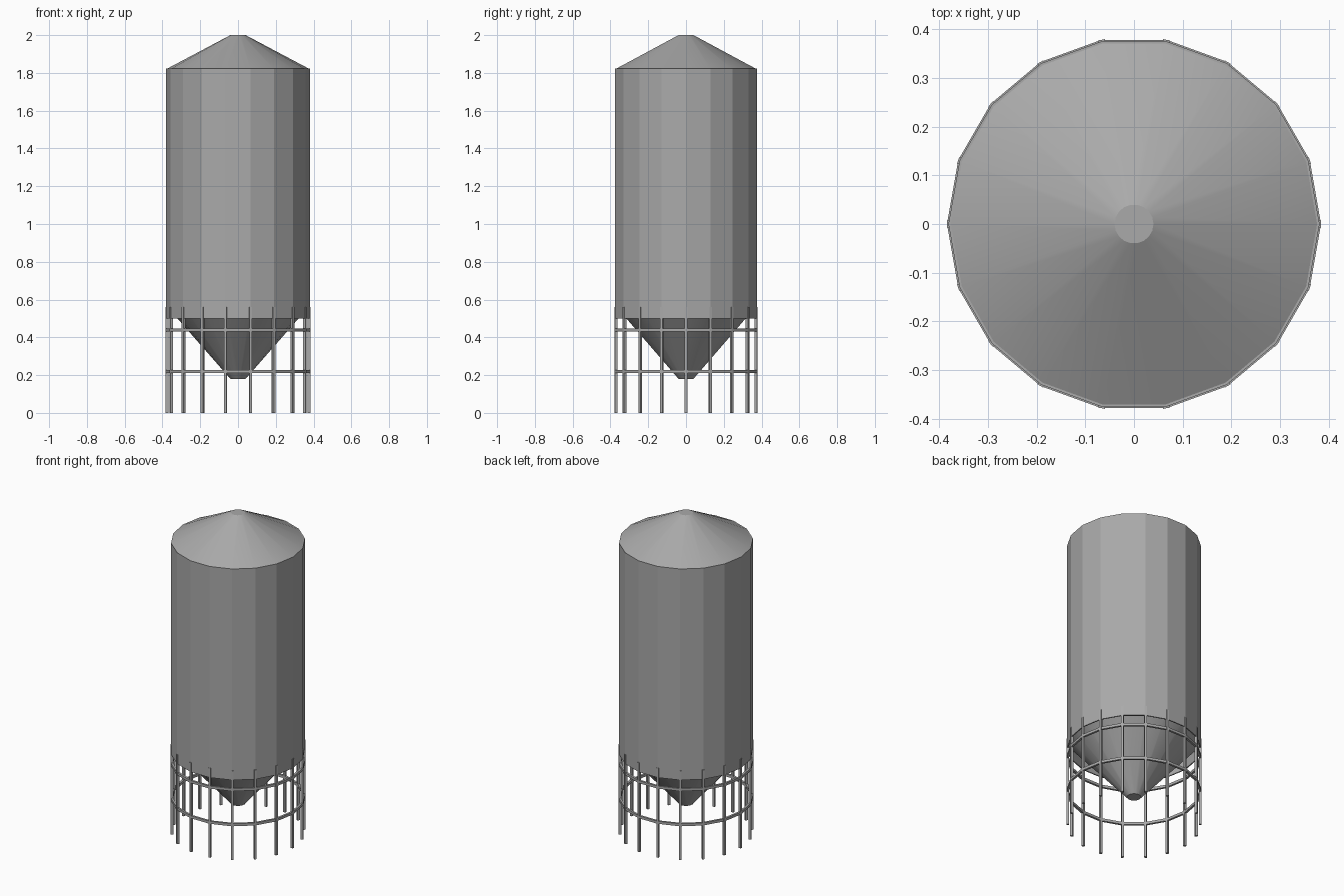
import bpy, bmesh, math
from mathutils import Matrix

if "Cube" in bpy.data.objects:
    bpy.data.objects.remove(bpy.data.objects["Cube"])

SIDES = 18

steel = bpy.data.materials.new("galvanised_grey")
steel.diffuse_color = (0.4, 0.4, 0.4, 1)
steel.use_nodes = True
steel.node_tree.nodes["Principled BSDF"].inputs["Base Color"].default_value = steel.diffuse_color


def finish(name, bm):
    bmesh.ops.recalc_face_normals(bm, faces=bm.faces)
    me = bpy.data.meshes.new(name)
    bm.to_mesh(me)
    bm.free()
    me.materials.append(steel)
    me.polygons.foreach_set("use_smooth", [True] * len(me.polygons))
    me.set_sharp_from_angle(angle=math.radians(18))
    ob = bpy.data.objects.new(name, me)
    bpy.context.collection.objects.link(ob)
    return ob


def lathe(name, profile, closed=False, caps=()):
    """Revolve (radius, z) points into an 18-sided shell."""
    bm = bmesh.new()
    rings = []
    for r, z in profile:
        rings.append([bm.verts.new((r * math.cos(2 * math.pi * i / SIDES),
                                    r * math.sin(2 * math.pi * i / SIDES), z))
                      for i in range(SIDES)])
    pairs = list(zip(rings, rings[1:]))
    if closed:
        pairs.append((rings[-1], rings[0]))
    for a, b in pairs:
        for i in range(SIDES):
            j = (i + 1) % SIDES
            bm.faces.new((a[i], a[j], b[j], b[i]))
    for c in caps:
        bm.faces.new(rings[c])
    return finish(name, bm)


# Tank wall with open skirt at the bottom
lathe("tank_wall", [(0.381, 0.5), (0.381, 1.822), (0.374, 1.822), (0.374, 0.5)], closed=True)

# Conical roof with flat top
lathe("roof", [(0.376, 1.822), (0.04, 2.0)], caps=(0, 1))

# Discharge hopper, meeting the wall above the skirt
lathe("hopper", [(0.376, 0.563), (0.04, 0.18)], caps=(0, 1))

# Horizontal brace rings around the legs
for name, z in (("lower_brace_ring", 0.22), ("upper_brace_ring", 0.44)):
    lathe(name, [(0.371, z - 0.008), (0.384, z - 0.008),
                 (0.384, z + 0.008), (0.371, z + 0.008)], closed=True)

# One leg at every corner of the tank
for i in range(SIDES):
    bm = bmesh.new()
    m = (Matrix.Rotation(2 * math.pi * i / SIDES, 4, 'Z')
         @ Matrix.Translation((0.3765, 0, 0.28))
         @ Matrix.Diagonal((0.015, 0.014, 0.56, 1)))
    bmesh.ops.create_cube(bm, size=1, matrix=m)
    finish(f"leg_{i + 1}", bm)
